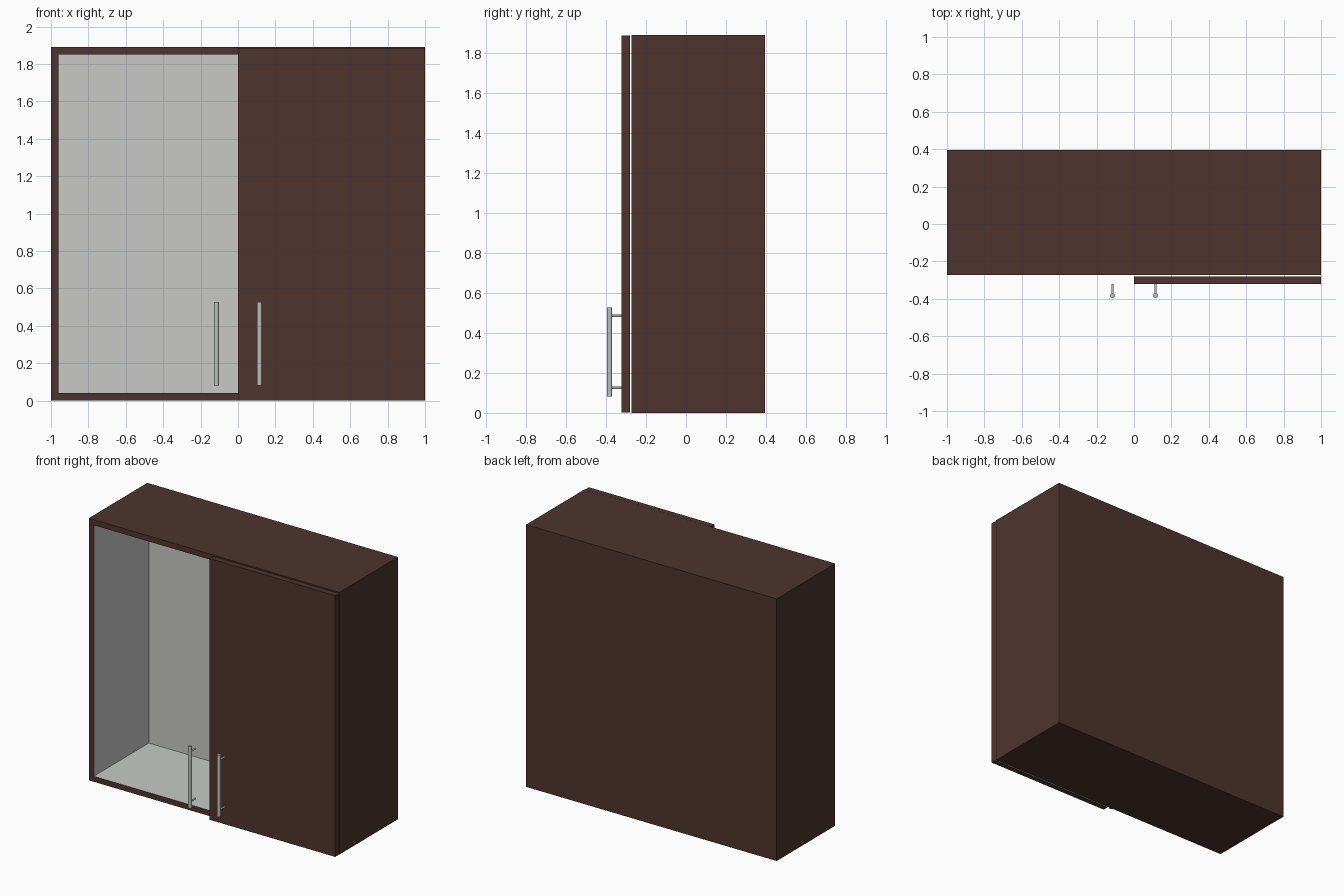
import bpy, bmesh, math
from mathutils import Vector, Matrix

if "Cube" in bpy.data.objects:
    bpy.data.objects.remove(bpy.data.objects["Cube"])

def material(name, rgb):
    m = bpy.data.materials.new(name)
    m.diffuse_color = (*rgb, 1)
    m.use_nodes = True
    m.node_tree.nodes["Principled BSDF"].inputs["Base Color"].default_value = m.diffuse_color
    return m

brown = material("dark_brown", (0.076, 0.034, 0.027))
lining = material("light_grey_lining", (0.58, 0.59, 0.57))
metal = material("handle_metal", (0.52, 0.55, 0.52))

def finish(name, bm, mats):
    me = bpy.data.meshes.new(name)
    bm.to_mesh(me)
    bm.free()
    for m in mats:
        me.materials.append(m)
    ob = bpy.data.objects.new(name, me)
    bpy.context.collection.objects.link(ob)
    return ob

def panel(name, lo, hi, inner):
    """Brown board whose face looking along 'inner' is lined in light grey."""
    lo, hi = Vector(lo), Vector(hi)
    bm = bmesh.new()
    bmesh.ops.create_cube(bm, size=1)
    for v in bm.verts:
        v.co = Vector([(lo[i] + hi[i]) / 2 + v.co[i] * (hi[i] - lo[i]) for i in range(3)])
    bm.normal_update()
    for f in bm.faces:
        f.material_index = int(f.normal.dot(Vector(inner)) > 0.9)
    finish(name, bm, (brown, lining))

F, B, H, T = -0.272, 0.395, 1.89, 0.04   # front, back, height, board thickness
W = 1 - T

# carcass
panel("left_side", (-1, F, 0), (-W, B, H), (1, 0, 0))
panel("right_side", (W, F, 0), (1, B, H), (-1, 0, 0))
panel("bottom_board", (-W, F, 0), (W, B, T), (0, 0, 1))
panel("top_board", (-W, F, H - T), (W, B, H), (0, 0, -1))
panel("back_board", (-W, B - T, T), (W, B, H - T), (0, -1, 0))

# right door, with the left half open
panel("right_door", (0, -0.322, 0.002), (1, -0.28, H - 0.004), (0, 1, 0))

def rod(bm, centre, radius, length, rot=Matrix()):
    bmesh.ops.create_cone(bm, cap_ends=True, segments=20, radius1=radius, radius2=radius,
                          depth=length, matrix=Matrix.Translation(centre) @ rot)

# bar handles on two posts each
for side, x in (("left", -0.115), ("right", 0.115)):
    bm = bmesh.new()
    rod(bm, (x, -0.382, 0.305), 0.013, 0.446)
    for z in (0.125, 0.485):
        rod(bm, (x, -0.35, z), 0.006, 0.058, Matrix.Rotation(math.pi / 2, 4, 'X'))
    ob = finish(side + "_handle", bm, (metal,))
    bpy.ops.object.select_all(action='DESELECT')
    ob.select_set(True)
    bpy.context.view_layer.objects.active = ob
    bpy.ops.object.shade_smooth_by_angle(angle=math.radians(40))
